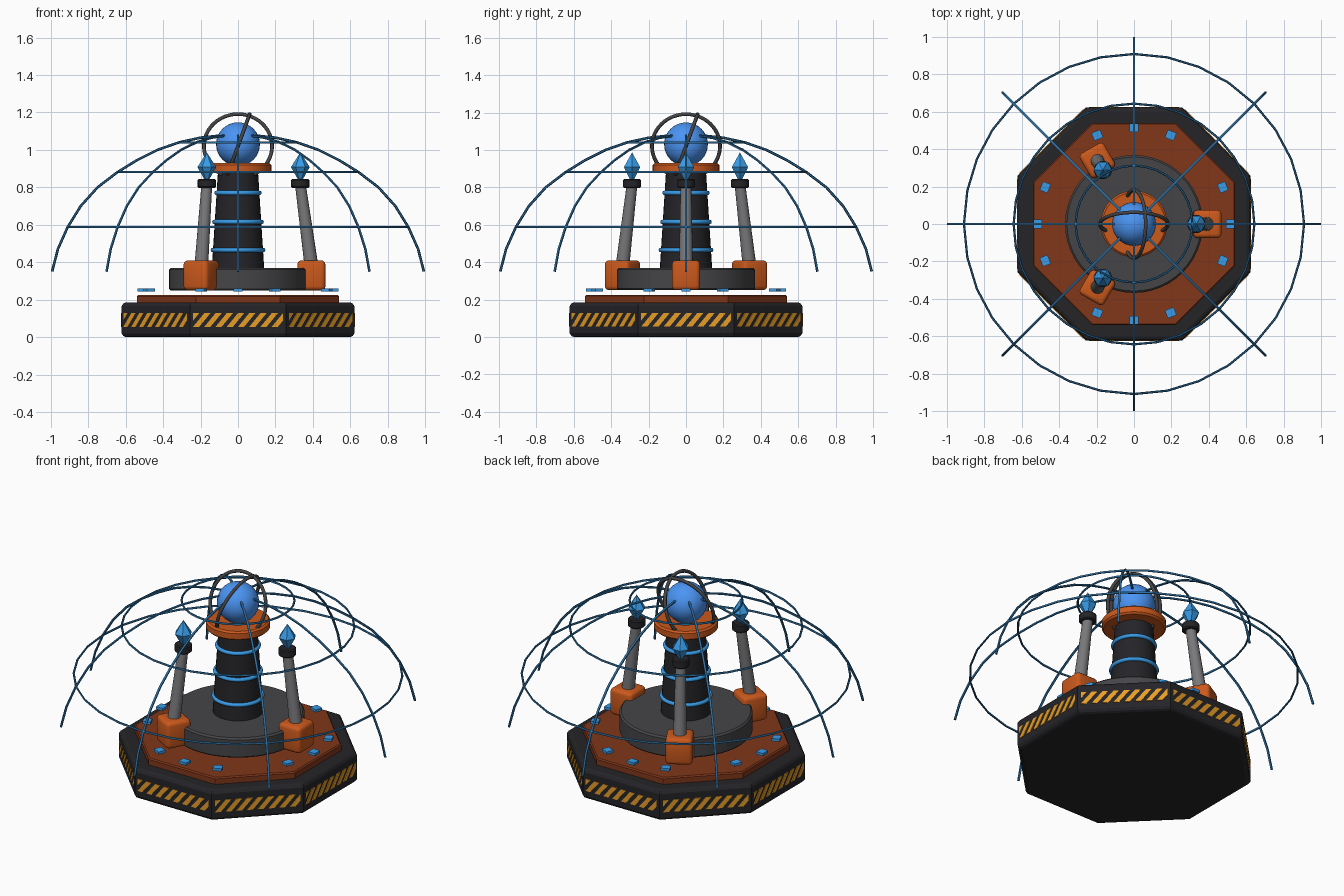
import bpy, bmesh, math
from mathutils import Matrix, Vector

if "Cube" in bpy.data.objects:
    bpy.data.objects.remove(bpy.data.objects["Cube"])

TAU = math.tau


def mat(name, r, g, b):
    m = bpy.data.materials.new(name)
    m.diffuse_color = (r, g, b, 1)
    m.use_nodes = True
    m.node_tree.nodes["Principled BSDF"].inputs["Base Color"].default_value = m.diffuse_color
    return m


BLACK = mat("black", .018, .018, .022)
DARK = mat("dark_grey", .06, .06, .065)
STEEL = mat("steel", .19, .19, .2)
ORANGE = mat("orange", .6, .1, .012)
RUST = mat("rust", .22, .038, .01)
YELLOW = mat("yellow", .8, .34, .02)
BLUE = mat("light_blue", .04, .33, .8)
ORB = mat("orb_blue", .07, .3, .9)
WIRE = mat("wire_blue", .025, .16, .36)


def finish(name, bm, m, smooth=None):
    bmesh.ops.recalc_face_normals(bm, faces=bm.faces)
    me = bpy.data.meshes.new(name)
    bm.to_mesh(me)
    bm.free()
    ob = bpy.data.objects.new(name, me)
    bpy.context.collection.objects.link(ob)
    me.materials.append(m)
    if smooth:
        bpy.ops.object.select_all(action='DESELECT')
        bpy.context.view_layer.objects.active = ob
        ob.select_set(True)
        bpy.ops.object.shade_smooth_by_angle(angle=math.radians(smooth))
    return ob


def lathe(name, profile, n, m, smooth=None, start=0, place=None):
    """Closed solid turned around z from (radius, z) points; radius 0 makes a tip."""
    bm = bmesh.new()
    rings = []
    for r, z in profile:
        k = n if r else 1
        rings.append([bm.verts.new((r * math.cos(start + TAU * i / n), r * math.sin(start + TAU * i / n), z))
                      for i in range(k)])
    for a, b in zip(rings, rings[1:]):
        for i in range(n):
            j = (i + 1) % n
            quad = [a[i % len(a)], a[j % len(a)], b[j % len(b)], b[i % len(b)]]
            bm.faces.new(list(dict.fromkeys(quad)))
    for ring in (rings[0], rings[-1]):
        if len(ring) > 1:
            bm.faces.new(ring)
    if place:
        for v in bm.verts:
            v.co = place(v.co)
    return finish(name, bm, m, smooth)


def torus(name, R, r, z, m, n=48, k=8, rot=Matrix()):
    bm = bmesh.new()
    g = [[bm.verts.new(rot @ Vector(((R + r * math.cos(TAU * j / k)) * math.cos(TAU * i / n),
                                     (R + r * math.cos(TAU * j / k)) * math.sin(TAU * i / n),
                                     r * math.sin(TAU * j / k))) + Vector((0, 0, z)))
          for j in range(k)] for i in range(n)]
    for i in range(n):
        for j in range(k):
            bm.faces.new((g[i][j], g[(i + 1) % n][j], g[(i + 1) % n][(j + 1) % k], g[i][(j + 1) % k]))
    return finish(name, bm, m, 60)


def box(name, size, centre, m, bevel=0):
    bm = bmesh.new()
    bmesh.ops.create_cube(bm, size=1, matrix=Matrix.Translation(centre) @ Matrix.Diagonal((*size, 1)))
    if bevel:
        bmesh.ops.bevel(bm, geom=bm.edges[:], offset=bevel, segments=3, profile=.5, affect='EDGES')
    return finish(name, bm, m, 30 if bevel else None)


def around(ob, angles):
    """Turn the part to the first angle and place linked copies at the others."""
    base = ob.name
    for i, a in enumerate(angles):
        o = ob if i == 0 else ob.copy()
        if i:
            bpy.context.collection.objects.link(o)
        o.name = f"{base}_{i + 1}"
        o.rotation_euler.z = math.radians(a)


# Octagonal base and deck plate
OCT = 1 / math.cos(math.pi / 8)
lathe("base", [(.60 * OCT, 0), (.613 * OCT, .006), (.622 * OCT, .02), (.622 * OCT, .165),
               (.613 * OCT, .179), (.60 * OCT, .185)], 8, BLACK, start=math.pi / 8)
lathe("deck_plate", [(.54 * OCT, .185), (.54 * OCT, .218), (.533 * OCT, .225)], 8, RUST, start=math.pi / 8)

# Slanted hazard stripes on every side, trimmed to the panel ends
bm = bmesh.new()
z0, z1, half = .055, .128, .24
for i in range(-5, 5):
    y = i * .06
    pts = [(y, z0), (y + .033, z0), (y + .093, z1), (y + .06, z1)]
    a = [bm.verts.new((.615, p, q)) for p, q in pts]
    b = [bm.verts.new((.626, p, q)) for p, q in pts]
    bm.faces.new(a)
    bm.faces.new(b)
    for k in range(4):
        bm.faces.new((a[k], a[(k + 1) % 4], b[(k + 1) % 4], b[k]))
for s in (-1, 1):
    bmesh.ops.bisect_plane(bm, geom=bm.verts[:] + bm.edges[:] + bm.faces[:],
                           plane_co=(0, s * half, 0), plane_no=(0, s, 0), clear_outer=True)
around(finish("hazard_stripes", bm, YELLOW), range(0, 360, 45))

# Deck lights
around(box("deck_light", (.045, .05, .016), (.513, 0, .252), BLUE),
       [i * 22.5 for i in range(16) if i % 4 != 2])

# Pedestal, column, glowing bands and collar
lathe("pedestal", [(.36, .25), (.368, .258), (.368, .36), (.358, .37)], 48, DARK, 30)
lathe("column", [(.14, .365), (.107, .885)], 32, BLACK, 30)
for i, (R, z) in enumerate([(.135, .465), (.126, .615), (.115, .77)]):
    torus(f"column_band_{i + 1}", R, .012, z, BLUE)
lathe("collar", [(.168, .876), (.178, .886), (.178, .92), (.168, .93)], 40, ORANGE, 30)

# Orb with two tilted guard rings
bm = bmesh.new()
bmesh.ops.create_uvsphere(bm, u_segments=32, v_segments=16, radius=.117, matrix=Matrix.Translation((0, 0, 1.03)))
finish("orb", bm, ORB, 60)
tilt = math.radians(20)
torus("guard_ring_1", .182, .01, 1.02, DARK, rot=Matrix.Rotation(math.pi / 2 - tilt, 3, 'X'))
torus("guard_ring_2", .182, .01, 1.02, DARK, rot=Matrix.Rotation(math.pi / 2 + tilt, 3, 'Y'))

# Three leaning pylons with crystal tips
trio = (0, 120, 240)
shift = lambda c: c + Vector((.333, 0, 0))
around(box("pylon_foot", (.15, .15, .16), (.392, 0, .33), ORANGE, .022), trio)
around(lathe("pylon_rod", [(.037, .38), (.029, .81)], 16, STEEL, 30,
             place=lambda c: c + Vector((.392 - (c.z - .38) * .135, 0, 0))), trio)
around(lathe("pylon_cap", [(.043, .797), (.049, .803), (.049, .838), (.043, .844)], 16, BLACK, 30, place=shift), trio)
around(lathe("crystal", [(.014, .844), (.05, .908), (0, .987)], 6, BLUE, place=shift), trio)

# Wire dome: ribs and level hoops
rib = [(.993, .35), (.962, .47), (.91, .587), (.84, .70), (.75, .80), (.645, .88), (.54, .945),
       (.43, 1.0), (.315, 1.04), (.2, 1.065), (.08, 1.078)]
bm = bmesh.new()
rows = []
for i, (r, z) in enumerate(rib):
    p, q = rib[max(i - 1, 0)], rib[min(i + 1, len(rib) - 1)]
    t = Vector((q[0] - p[0], 0, q[1] - p[1])).normalized()
    side = Vector((-t.z, 0, t.x))
    rows.append([bm.verts.new(Vector((r, 0, z)) + .007 * (side * math.cos(TAU * k / 6)
                 + Vector((0, math.sin(TAU * k / 6), 0)))) for k in range(6)])
for a, b in zip(rows, rows[1:]):
    for k in range(6):
        bm.faces.new((a[k], a[(k + 1) % 6], b[(k + 1) % 6], b[k]))
bm.faces.new(rows[0])
bm.faces.new(rows[-1])
around(finish("dome_rib", bm, WIRE, 60), range(0, 360, 45))
for i, (R, z) in enumerate([(.908, .588), (.643, .882), (.312, 1.04)]):
    torus(f"dome_hoop_{i + 1}", R, .006, z, WIRE, n=32, k=6)
